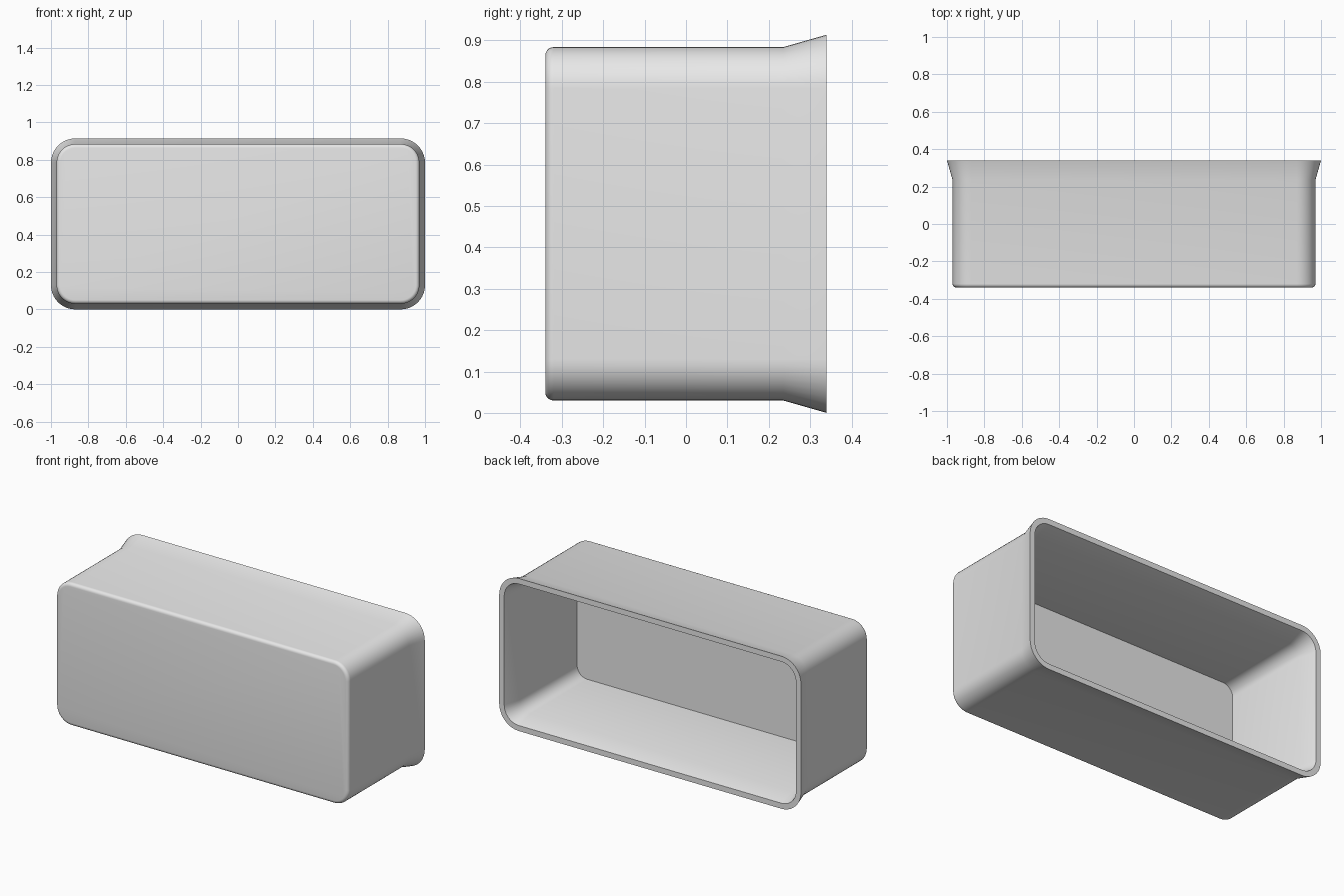
import bpy, bmesh, math

cube = bpy.data.objects.get("Cube")
if cube:
    bpy.data.objects.remove(cube, do_unlink=True)

grey = bpy.data.materials.new("plain grey")
grey.use_nodes = True
grey.diffuse_color = (0.8, 0.8, 0.8, 1)
grey.node_tree.nodes["Principled BSDF"].inputs["Base Color"].default_value = (0.8, 0.8, 0.8, 1)

WIDTH, HEIGHT, CENTRE_Z = 0.97, 0.427, 0.457   # half sizes of the body
RADIUS, FILLET, FLARE, WALL = 0.1, 0.02, 0.03, 0.033
FRONT, CREASE, BACK = -0.34, 0.235, 0.34


def ring(bm, y, offset, steps=10):
    """Rounded rectangle at depth y, grown outward by offset."""
    r = RADIUS + offset
    verts = []
    for quarter, (sx, sz) in enumerate([(1, 1), (-1, 1), (-1, -1), (1, -1)]):
        for i in range(steps + 1):
            a = math.pi / 2 * (quarter + i / steps)
            x = sx * (WIDTH - RADIUS) + r * math.cos(a)
            z = sz * (HEIGHT - RADIUS) + r * math.sin(a)
            verts.append(bm.verts.new((x, y, CENTRE_Z + z)))
    return verts


# Section from the front face, over the flared rim and back inside
section = []
for i in range(6):
    a = math.pi / 2 * i / 5
    section.append((FRONT + FILLET * (1 - math.sin(a)), -FILLET * (1 - math.cos(a))))
section.reverse()
section += [(CREASE, 0), (BACK, FLARE),
            (BACK, FLARE - WALL), (CREASE, -WALL), (FRONT + WALL, -WALL)]

bm = bmesh.new()
rings = [ring(bm, y, offset) for y, offset in section]
for a, b in zip(rings, rings[1:]):
    for i in range(len(a)):
        j = (i + 1) % len(a)
        bm.faces.new((a[i], a[j], b[j], b[i]))
bm.faces.new(rings[0])     # front panel
bm.faces.new(rings[-1])    # inner floor
bmesh.ops.recalc_face_normals(bm, faces=bm.faces)

mesh = bpy.data.meshes.new("open_box")
bm.to_mesh(mesh)
bm.free()
mesh.materials.append(grey)
box = bpy.data.objects.new("open_box", mesh)
bpy.context.collection.objects.link(box)

bpy.ops.object.select_all(action="DESELECT")
box.select_set(True)
bpy.context.view_layer.objects.active = box
bpy.ops.object.shade_smooth_by_angle(angle=math.radians(30))
